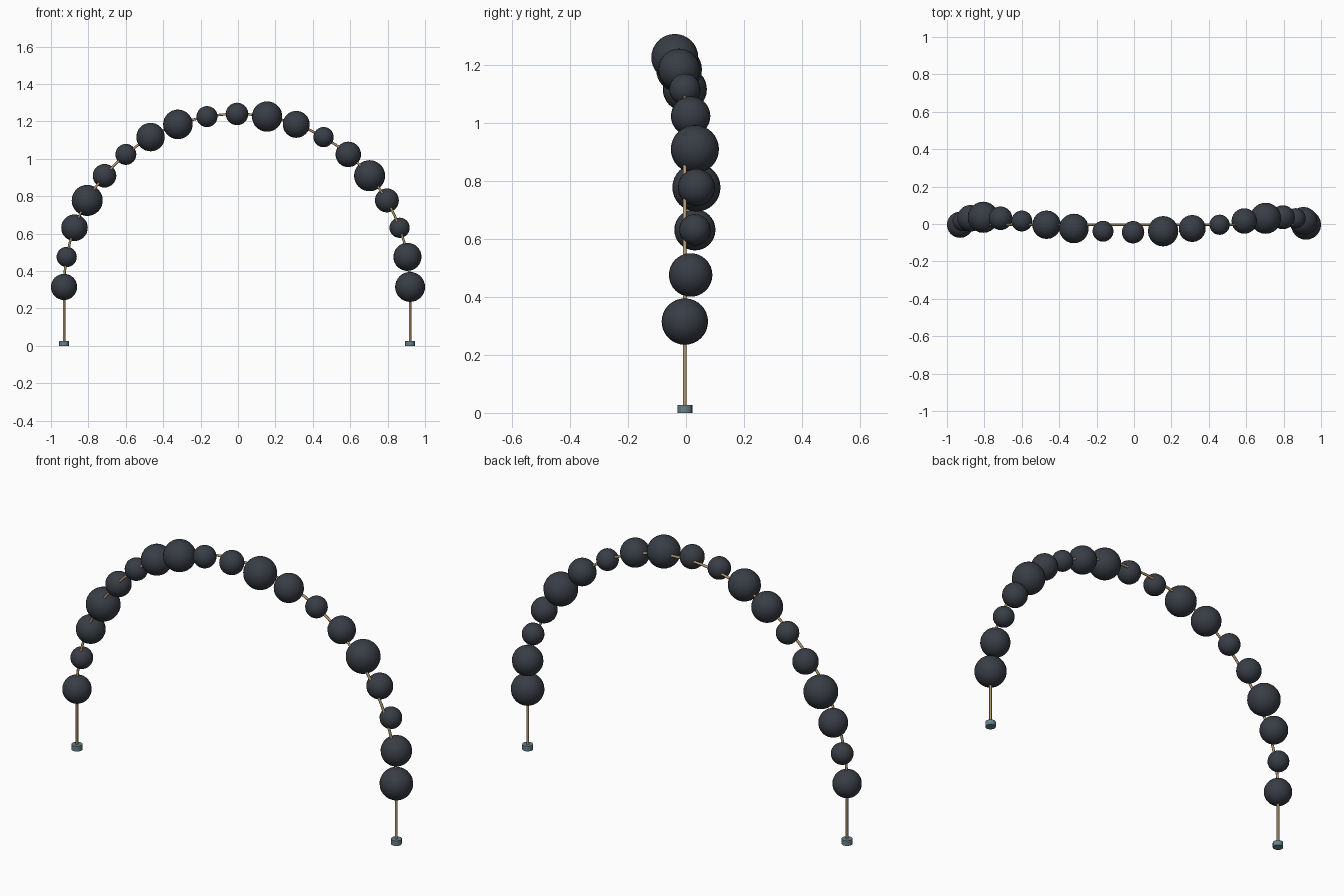
import bpy
from math import sin, cos, pi, radians

if "Cube" in bpy.data.objects:
    bpy.data.objects.remove(bpy.data.objects["Cube"])

CX, CY = -0.005, -0.004      # arch centre
R, SPRING = 0.925, 0.315     # arch radius and springing height


def material(name, rgb):
    m = bpy.data.materials.new(name)
    m.diffuse_color = (*rgb, 1)
    m.use_nodes = True
    m.node_tree.nodes["Principled BSDF"].inputs["Base Color"].default_value = m.diffuse_color
    return m


balloon_mat = material("dark_balloon", (0.04, 0.046, 0.06))
wire_mat = material("tan_wire", (0.45, 0.31, 0.16))
foot_mat = material("slate_foot", (0.14, 0.22, 0.26))


def finish(name, mat):
    ob = bpy.context.object
    ob.name = name
    ob.data.materials.append(mat)
    bpy.ops.object.shade_smooth_by_angle(angle=radians(40))
    return ob


# Balloons: along a semicircle, weaving gently front to back
radii = [.070, .054, .071, .083, .063, .056, .076, .079, .056, .060,
         .081, .072, .054, .068, .083, .064, .054, .075, .080]
for i, r in enumerate(radii):
    a = pi * i / 18
    pos = (CX - R * cos(a), CY + 0.04 * sin(pi * i / 6), SPRING + R * sin(a))
    bpy.ops.mesh.primitive_uv_sphere_add(segments=24, ring_count=16, radius=r, location=pos)
    finish(f"balloon_{i + 1:02d}", balloon_mat)

# Wire frame: two straight legs joined by the arch
path = [(CX - R, CY, 0.01)]
path += [(CX - R * cos(pi * i / 36), CY, SPRING + R * sin(pi * i / 36)) for i in range(37)]
path += [(CX + R, CY, 0.01)]
curve = bpy.data.curves.new("wire_frame", "CURVE")
curve.dimensions = "3D"
curve.bevel_depth = 0.0065
curve.bevel_resolution = 2
curve.use_fill_caps = True
spline = curve.splines.new("POLY")
spline.points.add(len(path) - 1)
for point, co in zip(spline.points, path):
    point.co = (*co, 1)
frame = bpy.data.objects.new("wire_frame", curve)
bpy.context.collection.objects.link(frame)
curve.materials.append(wire_mat)

# Feet
for side, name in ((-1, "left_foot"), (1, "right_foot")):
    bpy.ops.mesh.primitive_cylinder_add(vertices=16, radius=0.026, depth=0.027,
                                        location=(CX + side * R, CY, 0.0135))
    finish(name, foot_mat)
